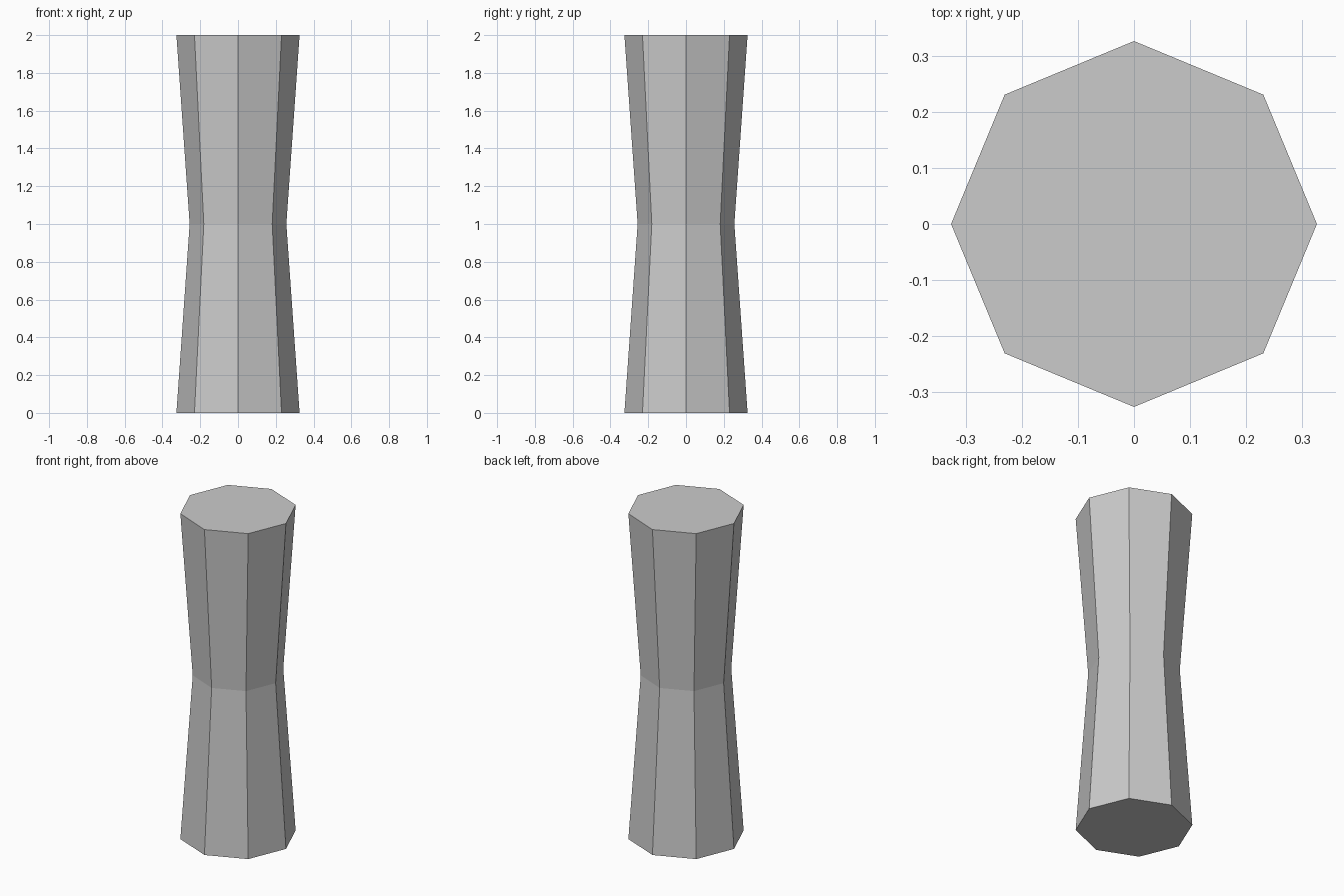
import bpy, bmesh
from math import cos, sin, tau

if "Cube" in bpy.data.objects:
    bpy.data.objects.remove(bpy.data.objects["Cube"])

SIDES = 8
PROFILE = [(0.326, 0.0), (0.256, 1.0), (0.326, 2.0)]  # radius, height

# Waisted octagonal column: stacked rings joined by flat quads
bm = bmesh.new()
rings = [[bm.verts.new((r * cos(tau * i / SIDES), r * sin(tau * i / SIDES), z))
          for i in range(SIDES)] for r, z in PROFILE]
for low, high in zip(rings, rings[1:]):
    for i in range(SIDES):
        j = (i + 1) % SIDES
        bm.faces.new((low[i], low[j], high[j], high[i]))

# Flat end caps
bm.faces.new(rings[0][::-1])
bm.faces.new(rings[-1])

mesh = bpy.data.meshes.new("waisted_column")
bm.to_mesh(mesh)
bm.free()
bpy.context.collection.objects.link(bpy.data.objects.new("waisted_column", mesh))
